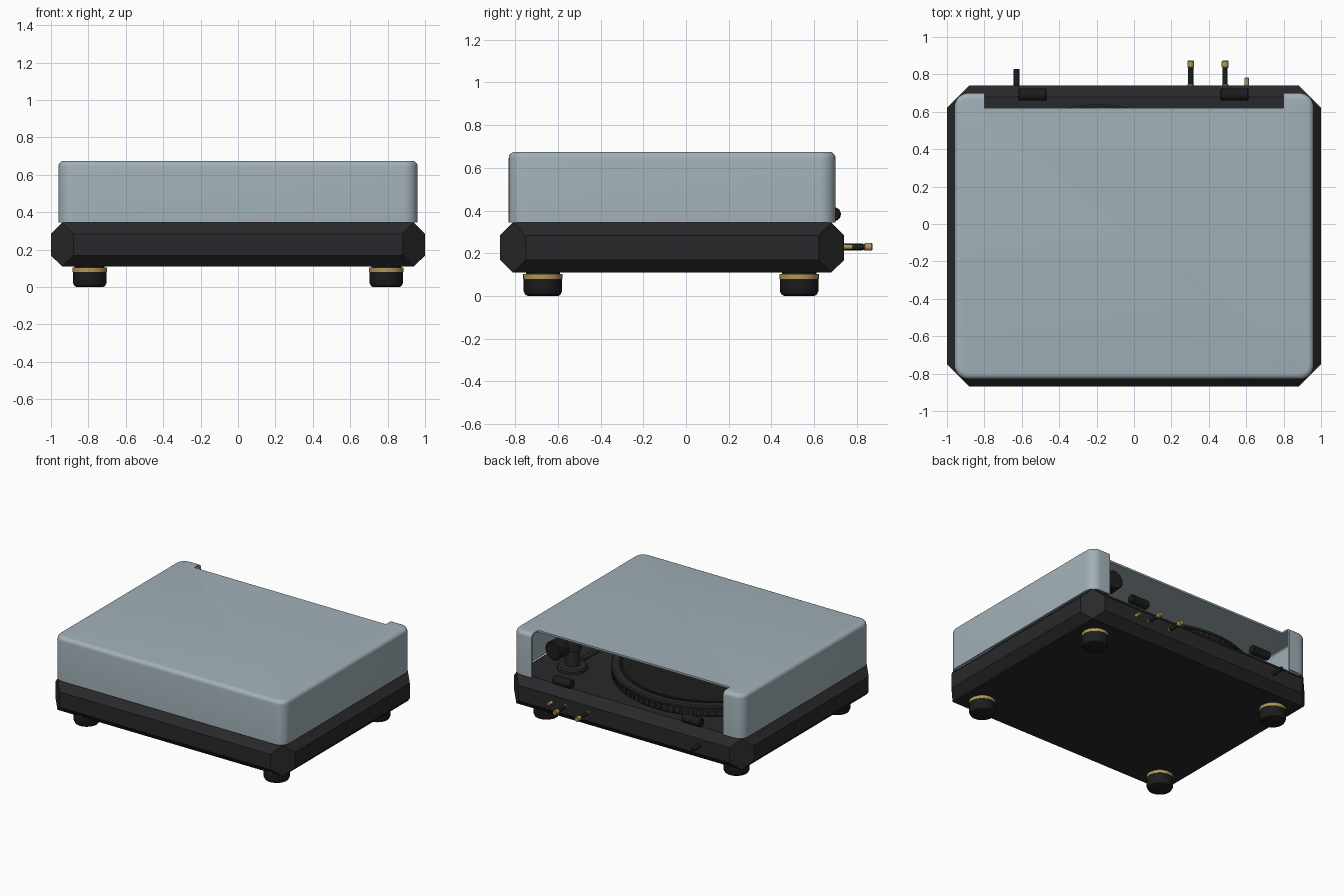
import bpy, bmesh, math
from mathutils import Vector, Matrix

if "Cube" in bpy.data.objects:
    bpy.data.objects.remove(bpy.data.objects["Cube"])


def material(name, rgb):
    m = bpy.data.materials.new(name)
    m.diffuse_color = (*rgb, 1)
    m.use_nodes = True
    m.node_tree.nodes["Principled BSDF"].inputs["Base Color"].default_value = m.diffuse_color
    return m


BLACK = material("black", (0.022, 0.022, 0.024))
DARK = material("dark_rubber", (0.012, 0.012, 0.013))
GOLD = material("brass", (0.45, 0.30, 0.10))
SMOKE = material("smoked_cover", (0.36, 0.44, 0.48))


def finish(name, bm, mat, smooth=True):
    bmesh.ops.recalc_face_normals(bm, faces=bm.faces[:])
    me = bpy.data.meshes.new(name)
    bm.to_mesh(me)
    bm.free()
    ob = bpy.data.objects.new(name, me)
    bpy.context.collection.objects.link(ob)
    me.materials.append(mat)
    bpy.ops.object.select_all(action='DESELECT')
    ob.select_set(True)
    bpy.context.view_layer.objects.active = ob
    if smooth:
        bpy.ops.object.shade_smooth_by_angle(angle=math.radians(35))
    return ob


def lathe(name, profile, start, axis=(0, 0, 1), mat=BLACK, n=32):
    """Capped solid of revolution: profile is (radius, distance along axis)."""
    bm = bmesh.new()
    rot = Vector((0, 0, 1)).rotation_difference(Vector(axis)).to_matrix()
    rings = []
    for r, h in profile:
        rings.append([bm.verts.new(rot @ Vector((r * math.cos(a), r * math.sin(a), h)) + Vector(start))
                      for a in (2 * math.pi * i / n for i in range(n))])
    for a, b in zip(rings, rings[1:]):
        for i in range(n):
            bm.faces.new((a[i], a[(i + 1) % n], b[(i + 1) % n], b[i]))
    bm.faces.new(rings[0])
    bm.faces.new(rings[-1])
    return finish(name, bm, mat)


def rod(name, a, b, r, mat=BLACK, n=20):
    d = Vector(b) - Vector(a)
    c = min(r * 0.2, 0.006)
    L = d.length
    return lathe(name, [(r - c, 0), (r, c), (r, L - c), (r - c, L)], a, d.normalized(), mat, n)


def box_bm(lo, hi):
    bm = bmesh.new()
    lo, hi = Vector(lo), Vector(hi)
    bmesh.ops.create_cube(bm, size=1, matrix=Matrix.Translation((lo + hi) / 2) @ Matrix.Diagonal((*(hi - lo), 1)))
    return bm


# plinth: octagonal waist, rectangular top and bottom
bm = bmesh.new()
yc, hx, hy = -0.065, 1.0, 0.805
for sx in (-1, 1):
    for sy in (-1, 1):
        for z in (0.11, 0.345):
            bm.verts.new((sx * (hx - 0.06), yc + sy * (hy - 0.06), z))
        for z in (0.168, 0.284):
            bm.verts.new((sx * hx, yc + sy * (hy - 0.12), z))
            bm.verts.new((sx * (hx - 0.12), yc + sy * hy, z))
bmesh.ops.convex_hull(bm, input=bm.verts[:])
bmesh.ops.dissolve_limit(bm, angle_limit=0.01, verts=bm.verts[:], edges=bm.edges[:])
finish("plinth", bm, BLACK, smooth=False)

# feet
for x in (-0.793, 0.793):
    for y in (-0.67, 0.53):
        lathe("foot", [(0.07, 0), (0.082, 0.006), (0.09, 0.022), (0.09, 0.08)], (x, y, 0), mat=DARK, n=40)
        lathe("foot_ring", [(0.092, 0), (0.092, 0.024)], (x, y, 0.08), mat=GOLD, n=40)
        lathe("foot_neck", [(0.08, 0), (0.08, 0.012)], (x, y, 0.102), mat=DARK, n=40)

# dust cover: rounded open shell with a notch along the back
bm = box_bm((-0.96, -0.83, 0.345), (0.96, 0.70, 0.675))
upright = [e for e in bm.edges if abs(e.verts[0].co.z - e.verts[1].co.z) > 0.1]
bmesh.ops.bevel(bm, geom=upright, offset=0.075, segments=8, profile=0.5, affect='EDGES')
rim = [e for e in bm.edges if all(v.co.z > 0.67 for v in e.verts)]
bmesh.ops.bevel(bm, geom=rim, offset=0.03, segments=5, profile=0.5, affect='EDGES')
floor = [f for f in bm.faces if all(v.co.z < 0.35 for v in f.verts)]
bmesh.ops.delete(bm, geom=floor, context='FACES')
cover = finish("dust_cover", bm, SMOKE, smooth=False)
cutter = finish("notch_cutter", box_bm((-0.80, 0.62, 0.2), (0.80, 0.9, 0.9)), SMOKE, smooth=False)
cutter.hide_render = True
bpy.context.view_layer.objects.active = cover
solid = cover.modifiers.new("shell", 'SOLIDIFY')
solid.thickness = 0.014
solid.offset = -1
cut = cover.modifiers.new("notch", 'BOOLEAN')
cut.operation = 'DIFFERENCE'
cut.object = cutter
for m in ("shell", "notch"):
    bpy.ops.object.modifier_apply(modifier=m)
bpy.data.objects.remove(cutter)
bpy.ops.object.select_all(action='DESELECT')
cover.select_set(True)
bpy.ops.object.shade_smooth_by_angle(angle=math.radians(35))

# hinge barrels
for x in (-0.617, 0.463):
    rod("hinge", (x, 0.692, 0.383), (x + 0.15, 0.692, 0.383), 0.033, DARK, 24)

# platter with ribbed rim, mat, record and spindle
P = (-0.19, -0.065, 0)
R = 0.705
lathe("platter", [(R - 0.02, 0.345), (R - 0.012, 0.36), (R - 0.012, 0.41), (R, 0.412), (R, 0.426),
                  (R - 0.01, 0.434), (0.65, 0.434), (0.64, 0.426), (0.02, 0.426)], P, n=128)
bm = bmesh.new()
for i in range(90):
    t = Matrix.Translation(P) @ Matrix.Rotation(2 * math.pi * i / 90, 4, 'Z')
    bmesh.ops.create_cube(bm, size=1, matrix=t @ Matrix.Translation((R - 0.012, 0, 0.383))
                          @ Matrix.Diagonal((0.02, 0.03, 0.048, 1)))
finish("platter_ribs", bm, BLACK, smooth=False)
lathe("record", [(0.63, 0.424), (0.635, 0.432), (0.63, 0.437), (0.22, 0.435)], P, mat=DARK, n=96)
lathe("record_label", [(0.21, 0.43), (0.21, 0.438)], P, mat=GOLD, n=48)
lathe("spindle", [(0.014, 0.43), (0.014, 0.465), (0.006, 0.475)], P, mat=GOLD, n=16)

# tonearm with pivot, counterweight, rest and cue lever
A = Vector((0.66, 0.41, 0.345))
lathe("arm_base", [(0.105, 0), (0.105, 0.02), (0.095, 0.03), (0.052, 0.034), (0.052, 0.15),
                   (0.065, 0.155), (0.065, 0.235), (0.055, 0.245)], A)
pivot = A + Vector((0, 0, 0.2))
rod("counterweight", pivot + Vector((0.015, 0.10, 0)), pivot + Vector((0.025, 0.20, 0)), 0.07, DARK, 32)
rod("arm_tail", pivot, pivot + Vector((0.02, 0.15, 0)), 0.02)
tip = Vector((0.63, -0.32, 0.50))
rod("arm_tube", pivot, tip, 0.014)
rod("headshell", tip, tip + Vector((-0.03, -0.13, -0.012)), 0.026, DARK)
rod("cue_lever", A + Vector((-0.07, -0.02, 0.08)), A + Vector((-0.07, -0.2, 0.08)), 0.018)
rod("arm_rest", (0.645, 0.05, 0.345), (0.645, 0.05, 0.525), 0.018)

# deck controls
rod("start_button", (-0.85, -0.72, 0.345), (-0.85, -0.72, 0.365), 0.055, DARK, 32)
finish("pitch_slider", box_bm((0.77, -0.70, 0.345), (0.85, -0.25, 0.352)), DARK, smooth=False)
finish("pitch_knob", box_bm((0.775, -0.50, 0.35), (0.845, -0.45, 0.38)), GOLD, smooth=False)

# rear connectors and power lead
for x in (0.303, 0.487):
    rod("signal_jack_collar", (x, 0.735, 0.23), (x, 0.75, 0.23), 0.017, GOLD)
    rod("signal_jack", (x, 0.735, 0.23), (x, 0.84, 0.23), 0.014, DARK)
    rod("signal_jack_tip", (x, 0.835, 0.23), (x, 0.873, 0.23), 0.018, GOLD)
rod("ground_post", (0.603, 0.735, 0.23), (0.603, 0.782, 0.23), 0.012, GOLD)
rod("power_lead", (-0.627, 0.735, 0.23), (-0.627, 0.83, 0.23), 0.016, DARK)
